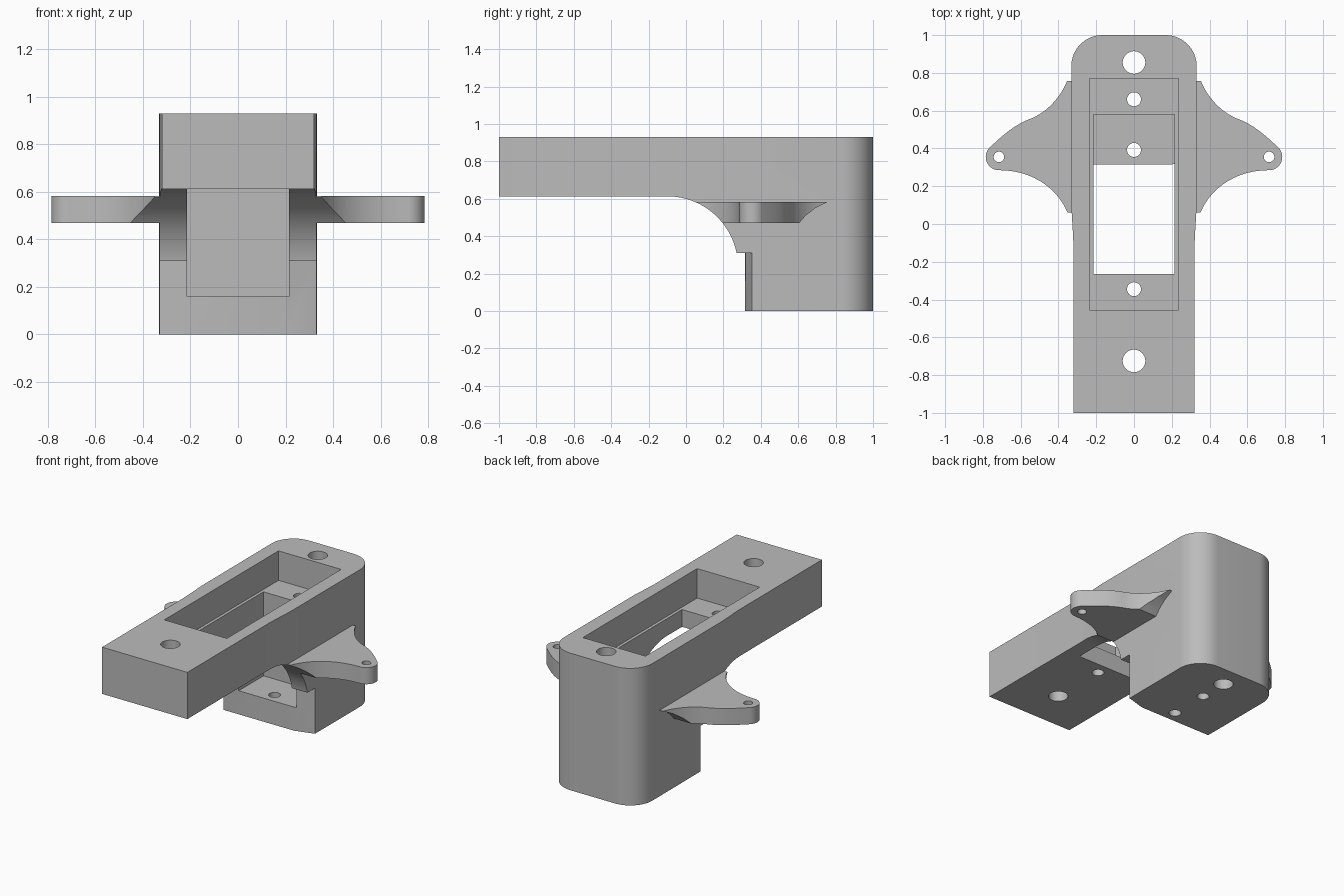
import bpy, bmesh
from math import sin, cos, pi, radians
from mathutils import Vector
from mathutils.geometry import interpolate_bezier

if "Cube" in bpy.data.objects:
    bpy.data.objects.remove(bpy.data.objects["Cube"])

grey = bpy.data.materials.new("plain_grey")
grey.use_nodes = True
COLOUR = (0.5, 0.5, 0.5, 1)
grey.diffuse_color = COLOUR
grey.node_tree.nodes["Principled BSDF"].inputs["Base Color"].default_value = COLOUR


def prism(name, points, low, high, axis="z"):
    """Extrude a closed outline: (x, y) along z, or (y, z) along x."""
    place = (lambda p, h: (p[0], p[1], h)) if axis == "z" else (lambda p, h: (h, p[0], p[1]))
    bm = bmesh.new()
    bottom = [bm.verts.new(place(p, low)) for p in points]
    top = [bm.verts.new(place(p, high)) for p in points]
    bm.faces.new(bottom)
    bm.faces.new(top)
    for i in range(len(points)):
        j = (i + 1) % len(points)
        bm.faces.new((bottom[i], bottom[j], top[j], top[i]))
    bmesh.ops.recalc_face_normals(bm, faces=bm.faces)
    mesh = bpy.data.meshes.new(name)
    bm.to_mesh(mesh)
    bm.free()
    mesh.materials.append(grey)
    obj = bpy.data.objects.new(name, mesh)
    bpy.context.collection.objects.link(obj)
    return obj


def combine(target, tool, operation):
    """Apply a boolean and discard the tool."""
    mod = target.modifiers.new("combine", "BOOLEAN")
    mod.operation, mod.object, mod.solver = operation, tool, "EXACT"
    bpy.context.view_layer.objects.active = target
    bpy.ops.object.modifier_apply(modifier=mod.name)
    bpy.data.objects.remove(tool)


def arc(cx, cy, r, start, end, steps=16):
    angles = [radians(start + (end - start) * i / steps) for i in range(steps + 1)]
    return [(cx + r * cos(a), cy + r * sin(a)) for a in angles]


def curve(a, b, c, d):
    return [(p.x, p.y) for p in interpolate_bezier(*[Vector(p) for p in (a, b, c, d)], 14)]


def box(name, x, y0, y1, z0, z1):
    return prism(name, [(-x, y0), (x, y0), (x, y1), (-x, y1)], z0, z1)


# Body: side profile with a curved underside, trimmed by the plan outline
underside = arc(-0.1, 0.235, 0.378, 90, 11.4, 28)
profile = [(-1, 0.93), (-1, 0.613)] + underside + [(0.45, 0.31), (0.45, 0), (1, 0), (1, 0.93)]
body = prism("bracket_body", profile, -0.5, 0.5, "x")
half = [(0.32, -1), (0.32, -0.12), (0.325, -0.02), (0.331, 0.08)] + arc(0.167, 0.835, 0.165, 0, 90)
plan = half + [(-x, y) for x, y in reversed(half)]
combine(body, prism("plan_trim", plan, -0.1, 1.1), "INTERSECT")

# Foot: lower front block with one slanted corner
foot = [(-0.331, 0.315), (0.2, 0.315), (0.331, 0.352), (0.331, 0.6), (-0.331, 0.6)]
combine(body, prism("foot", foot, 0, 0.31), "UNION")

# Side ears: curved outline, trimmed along the underside curve and a sloped back
ear = [(0.28, 0.06)] + curve((0.352, 0.06), (0.4, 0.18), (0.53, 0.285), (0.715, 0.285))
ear += arc(0.715, 0.355, 0.07, -85, 40)
ear += curve((0.765, 0.404), (0.7, 0.465), (0.63, 0.53), (0.54, 0.56))
ear += curve((0.54, 0.56), (0.45, 0.6), (0.385, 0.68), (0.354, 0.758))[1:] + [(0.28, 0.758)]
slope = [p for p in underside if 0.44 < p[1] < 0.6]
slope += [(0.58, 0.44), (0.605, 0.47), (0.64, 0.51), (0.69, 0.549), (0.758, 0.583), (0.758, 0.6)]
for side in (1, -1):
    wing = prism("ear", [(side * x, y) for x, y in ear], 0.47, 0.583)
    combine(wing, prism("ear_trim", slope, -1, 1, "x"), "INTERSECT")
    combine(body, wing, "UNION")

# Pocket from the top, then a deeper slot that opens at the front of the foot
combine(body, box("pocket", 0.235, -0.455, 0.77, 0.73, 1.1), "DIFFERENCE")
combine(body, box("slot", 0.215, -0.265, 0.58, 0.16, 0.8), "DIFFERENCE")

# Screw holes, all passing straight through
holes = [(0, 0.855, 0.06), (0, -0.725, 0.06), (0, 0.66, 0.037), (0, -0.345, 0.037),
         (0, 0.392, 0.037), (0.715, 0.355, 0.028), (-0.715, 0.355, 0.028)]
for x, y, r in holes:
    combine(body, prism("hole", arc(x, y, r, 0, 348.75, 31), -0.1, 1.1), "DIFFERENCE")

# Smooth curved walls, keeping edges crisp
bpy.ops.object.select_all(action="DESELECT")
body.select_set(True)
bpy.context.view_layer.objects.active = body
bpy.ops.object.shade_smooth_by_angle(angle=radians(25))
